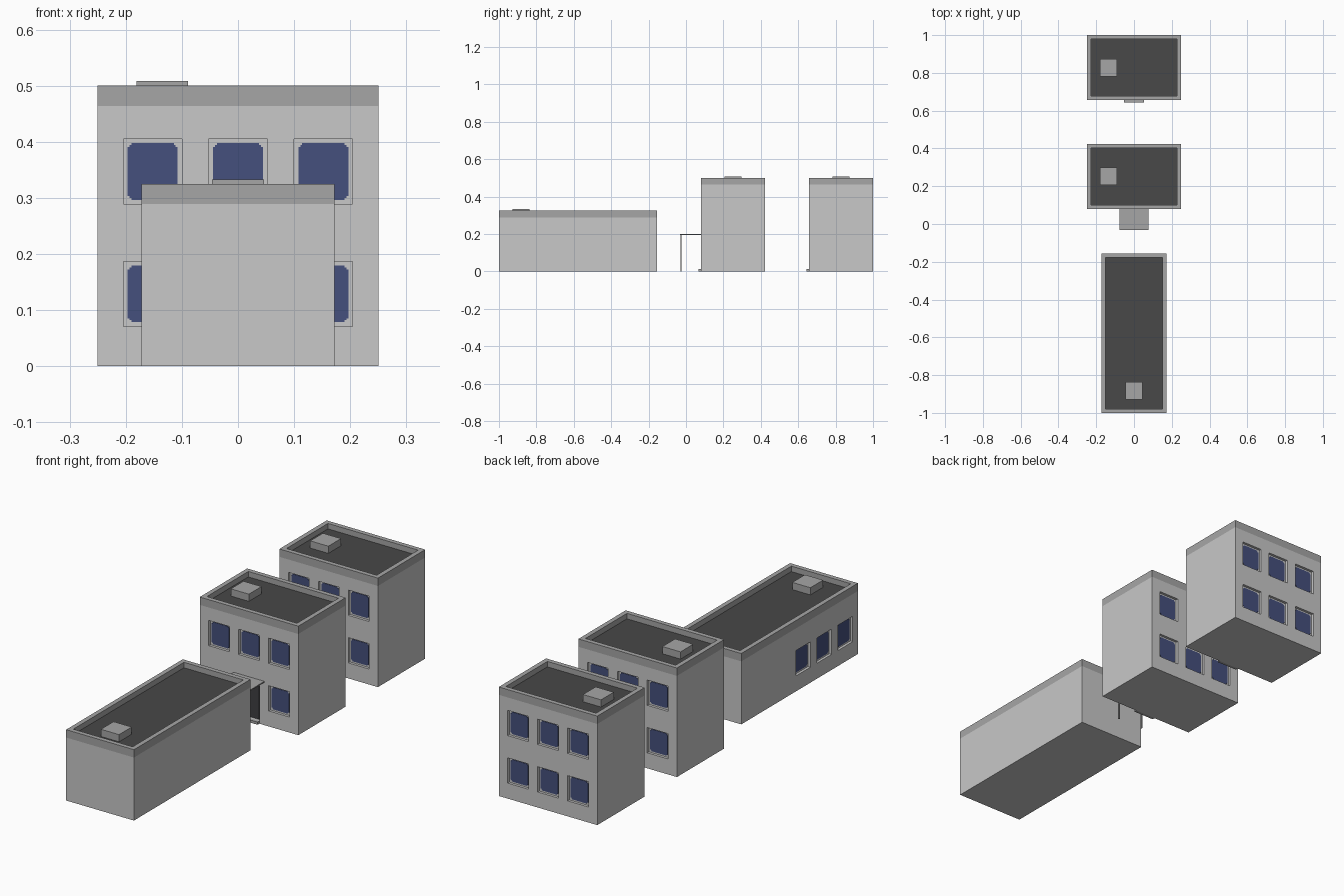
import bpy, bmesh
from mathutils import Matrix, Vector

if "Cube" in bpy.data.objects:
    bpy.data.objects.remove(bpy.data.objects["Cube"])

def mat(name, r, g, b):
    m = bpy.data.materials.new(name)
    m.diffuse_color = (r, g, b, 1)
    m.use_nodes = True
    m.node_tree.nodes["Principled BSDF"].inputs["Base Color"].default_value = m.diffuse_color
    return m

WALL = mat("light_concrete", 0.58, 0.58, 0.58)
TRIM = mat("grey_trim", 0.38, 0.38, 0.38)
ROOF = mat("dark_roofing", 0.065, 0.065, 0.065)
GLASS = mat("blue_glass", 0.06, 0.08, 0.205)
DOOR = mat("dark_door", 0.05, 0.05, 0.055)
DEPTH = 0.012

def finish(bm, name, *mats):
    bmesh.ops.recalc_face_normals(bm, faces=bm.faces)
    me = bpy.data.meshes.new(name)
    bm.to_mesh(me)
    bm.free()
    for m in mats:
        me.materials.append(m)
    ob = bpy.data.objects.new(name, me)
    bpy.context.collection.objects.link(ob)
    return ob

def add_box(bm, lo, hi):
    lo, hi = Vector(lo), Vector(hi)
    lo, hi = Vector(map(min, lo, hi)), Vector(map(max, lo, hi))
    m = Matrix.Translation((lo + hi) / 2) @ Matrix.Diagonal((*(hi - lo), 1))
    bmesh.ops.create_cube(bm, size=1, matrix=m)

def box(name, lo, hi, m):
    bm = bmesh.new()
    add_box(bm, lo, hi)
    return finish(bm, name, m)

def stepped_pane(bm, to_world, w, h, n):
    # rectangle with stepped corners, as a thin plate
    q = [(w, h - 2 * n), (w - n, h - 2 * n), (w - n, h - n), (w - n * 1.0, h - n), (w - 2 * n, h - n), (w - 2 * n, h)]
    q = [p for i, p in enumerate(q) if i != 3]
    pts = []
    for sx, sy, rev in ((1, 1, 0), (-1, 1, 1), (-1, -1, 0), (1, -1, 1)):
        c = [(sx * a, sy * b) for a, b in q]
        pts += c[::-1] if rev else c
    f = bm.faces.new([bm.verts.new(to_world(u, 0.0, v)) for u, v in pts])
    ext = bmesh.ops.extrude_face_region(bm, geom=[f])
    d = to_world(0, 0.002, 0) - to_world(0, 0, 0)
    bmesh.ops.translate(bm, vec=d, verts=[v for v in ext["geom"] if isinstance(v, bmesh.types.BMVert)])

def building(name, x, y0, y1, top, hatch, windows, door=False):
    # windows: list of (side, position along wall, centre height)
    eave = top - 0.036
    walls = box(name + "_walls", (-x, y0, 0), (x, y1, eave), WALL)
    cut, glass = bmesh.new(), bmesh.new()
    for side, p, z in windows:
        def place(u, out, v, side=side, p=p, z=z):
            # out is distance in front of the recess back
            k = out - DEPTH
            return {"front": Vector((p + u, y0 - k, z + v)),
                    "back": Vector((p + u, y1 + k, z + v)),
                    "left": Vector((-x - k, p + u, z + v))}[side]
        add_box(cut, place(-0.0525, 0, -0.058), place(0.0525, 0.05, 0.058))
        stepped_pane(glass, place, 0.0445, 0.0505, 0.0035)
    finish(glass, name + "_window_glass", GLASS)
    if door:
        add_box(cut, (-0.052, y0 - 0.05, 0.012), (0.052, y0 + DEPTH, 0.187))
        box(name + "_door", (-0.045, y0 + DEPTH - 0.003, 0.014), (0.045, y0 + DEPTH, 0.18), DOOR)
        box(name + "_doorstep", (-0.052, y0 - 0.013, 0), (0.052, y0, 0.012), TRIM)
    # cut the window and door recesses
    cutter = finish(cut, name + "_cutter", WALL)
    cutter.hide_render = True
    mod = walls.modifiers.new("recesses", "BOOLEAN")
    mod.operation, mod.object, mod.solver = "DIFFERENCE", cutter, "EXACT"
    bpy.context.view_layer.objects.active = walls
    bpy.ops.object.modifier_apply(modifier=mod.name)
    bpy.data.objects.remove(cutter)

    # parapet with a sunken dark roof
    bm = bmesh.new()
    add_box(bm, (-x, y0, eave), (x, y1, top))
    bm.normal_update()
    cap = max(bm.faces, key=lambda f: f.calc_center_median().z)
    bmesh.ops.inset_region(bm, faces=[cap], thickness=0.03)
    ext = bmesh.ops.extrude_face_region(bm, geom=[cap])
    bmesh.ops.translate(bm, vec=(0, 0, -0.025), verts=[v for v in ext["geom"] if isinstance(v, bmesh.types.BMVert)])
    if cap.is_valid:
        bmesh.ops.delete(bm, geom=[cap], context="FACES_ONLY")
    for f in bm.faces:
        z = [v.co.z for v in f.verts]
        if max(z) - min(z) < 1e-5 and eave + 0.005 < z[0] < top - 0.005:
            f.material_index = 1
    finish(bm, name + "_parapet", TRIM, ROOF)
    hx, hy = hatch
    box(name + "_roof_hatch", (hx - 0.046, hy - 0.046, top - 0.026), (hx + 0.046, hy + 0.046, top + 0.008), TRIM)

LOW, HIGH = 0.129, 0.347
COLS = (-0.152, 0, 0.152)
back = [("back", c, z) for c in COLS for z in (LOW, HIGH)]
front = [("front", c, z) for c in COLS for z in (LOW, HIGH) if c or z == HIGH]

# the two tall blocks and the long low block
building("rear_block", 0.25, 0.657, 1.0, 0.5, (-0.135, 0.828), front + back, door=True)
building("middle_block", 0.25, 0.08, 0.423, 0.5, (-0.135, 0.252), front + back, door=True)
building("low_block", 0.172, -1.0, -0.155, 0.325, (0, -0.882),
         [("left", y, LOW) for y in (-0.604, -0.757, -0.91)])

# entrance canopy on two thin posts
box("canopy_roof", (-0.078, -0.032, 0.196), (0.078, 0.08, 0.201), TRIM)
for side, sx in (("left", -1), ("right", 1)):
    box("canopy_post_" + side, (sx * 0.065 - 0.003, -0.029, 0), (sx * 0.065 + 0.003, -0.023, 0.197), TRIM)
